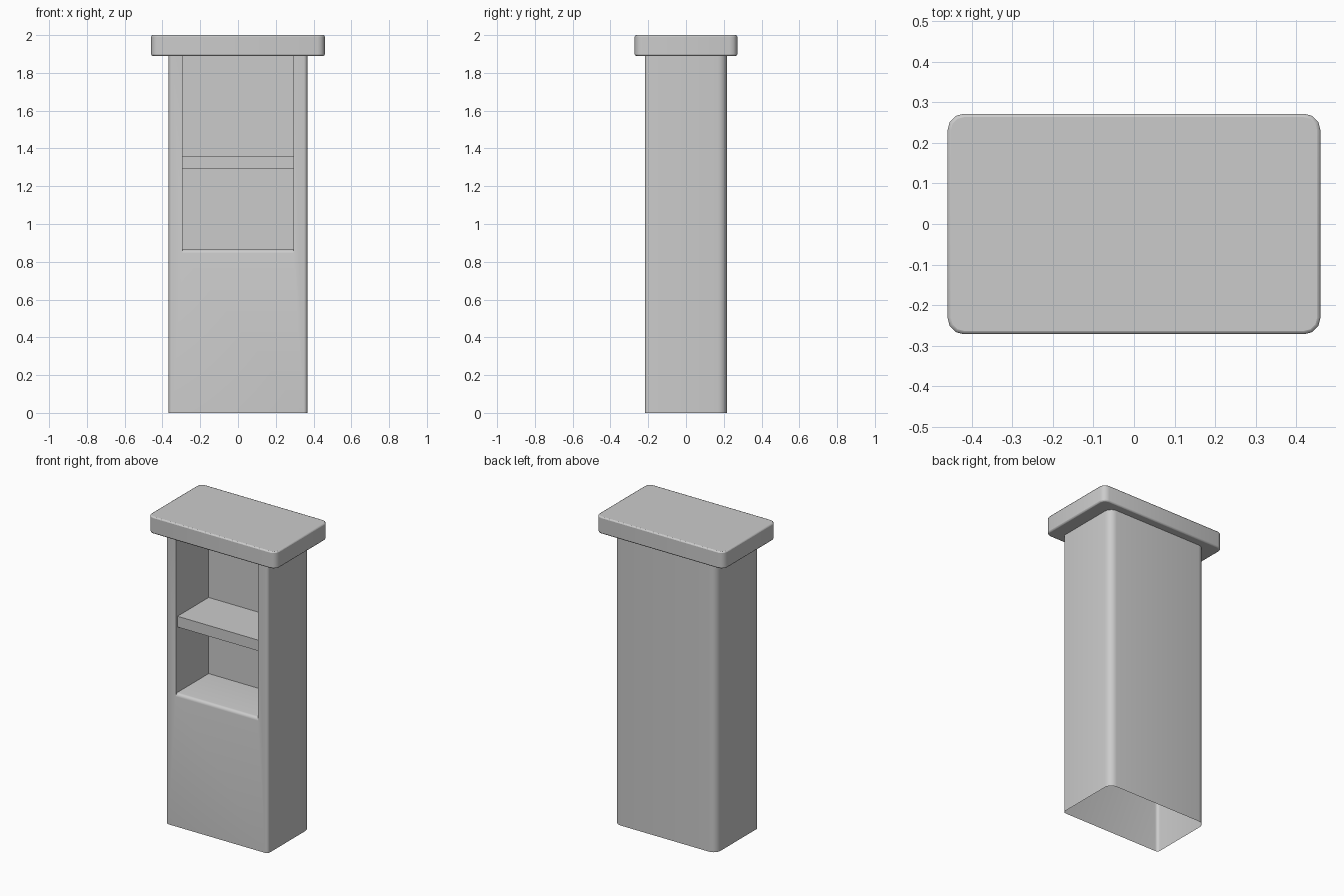
import bpy, bmesh
from math import cos, sin, pi

if "Cube" in bpy.data.objects:
    bpy.data.objects.remove(bpy.data.objects["Cube"])


def prism(name, pts, direction):
    """Closed prism from a planar loop of 3D points."""
    bm = bmesh.new()
    face = bm.faces.new([bm.verts.new(p) for p in pts])
    ext = bmesh.ops.extrude_face_region(bm, geom=[face])
    moved = [g for g in ext["geom"] if isinstance(g, bmesh.types.BMVert)]
    bmesh.ops.translate(bm, verts=moved, vec=direction)
    bmesh.ops.recalc_face_normals(bm, faces=bm.faces)
    me = bpy.data.meshes.new(name)
    bm.to_mesh(me)
    bm.free()
    ob = bpy.data.objects.new(name, me)
    bpy.context.collection.objects.link(ob)
    return ob


def rounded_rect(hx, hy, z, r_front, r_back, seg):
    pts = []
    for i, (sx, sy) in enumerate([(1, 1), (-1, 1), (-1, -1), (1, -1)]):
        r = r_back if sy > 0 else r_front
        for k in range(seg + 1):
            a = (i + k / seg) * pi / 2
            pts.append((sx * (hx - r) + r * cos(a), sy * (hy - r) + r * sin(a), z))
    return pts


def activate(ob):
    bpy.ops.object.select_all(action='DESELECT')
    ob.select_set(True)
    bpy.context.view_layer.objects.active = ob


def smooth(ob):
    activate(ob)
    bpy.ops.object.shade_smooth_by_angle(angle=0.7)


BODY_TOP, FLOOR, BACK, FRONT, LIP = 1.89, 0.865, 0.12, -0.218, 0.02

# Body column with softer rear corners
body = prism("body", rounded_rect(0.367, 0.218, 0, 0.02, 0.05, 5), (0, 0, BODY_TOP))

# Recess cutter, with a rounded lip at its lower front edge
lip = [(FRONT + LIP - LIP * cos(k * pi / 8), FLOOR - LIP + LIP * sin(k * pi / 8))
       for k in range(5)]
side = [(-0.4, FLOOR - LIP)] + lip + [(BACK, FLOOR), (BACK, 2.1), (-0.4, 2.1)]
cutter = prism("recess_cutter", [(-0.295, y, z) for y, z in side], (0.59, 0, 0))
cutter.hide_render = True
mod = body.modifiers.new("recess", 'BOOLEAN')
mod.operation, mod.solver, mod.object = 'DIFFERENCE', 'EXACT', cutter
activate(body)
bpy.ops.object.modifier_apply(modifier=mod.name)
bpy.data.objects.remove(cutter)

# Open the body underneath and where the lid covers it
bm = bmesh.new()
bm.from_mesh(body.data)
caps = [f for f in bm.faces
        if all(v.co.z < 0.001 for v in f.verts)
        or all(v.co.z > BODY_TOP - 0.001 for v in f.verts)]
bmesh.ops.delete(bm, geom=caps, context='FACES')
bm.to_mesh(body.data)
bm.free()
smooth(body)

# Shelf set slightly back from the front
prism("shelf", [(-0.295, -0.2, 1.29), (0.295, -0.2, 1.29),
                (0.295, BACK, 1.29), (-0.295, BACK, 1.29)], (0, 0, 0.07))

# Overhanging lid with eased edges
lid = prism("lid", rounded_rect(0.46, 0.272, BODY_TOP, 0.04, 0.04, 3), (0, 0, 0.11))
bev = lid.modifiers.new("eased_edges", 'BEVEL')
bev.width, bev.segments = 0.008, 2
bev.limit_method, bev.angle_limit = 'ANGLE', 1.0
smooth(lid)
